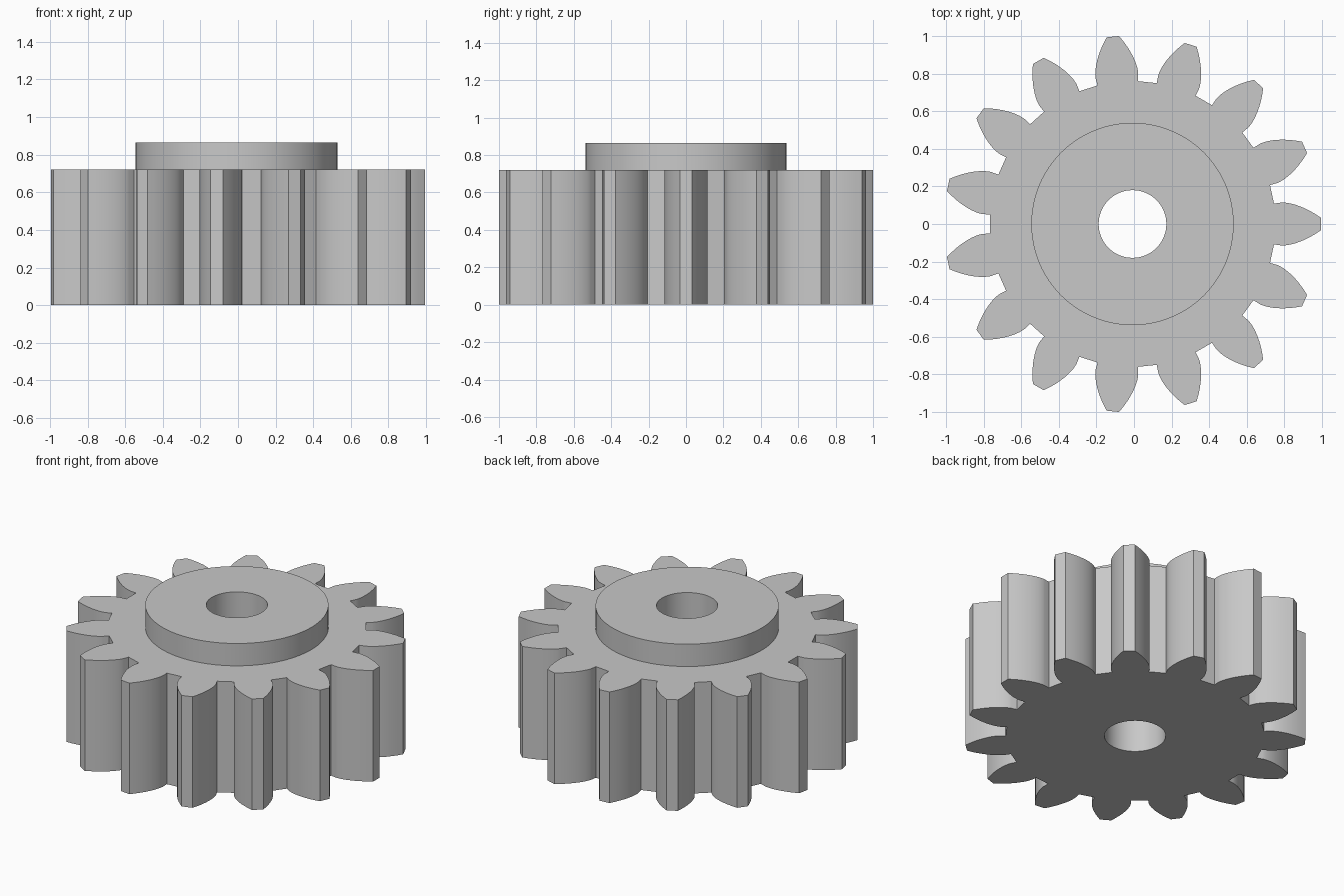
import bpy
import bmesh
from math import sin, cos, pi, radians, sqrt, atan

if "Cube" in bpy.data.objects:
    bpy.data.objects.remove(bpy.data.objects["Cube"])

# Main dimensions
CENTRE_X = -0.008
TEETH = 15
ROOT_R, BASE_R, TIP_R = 0.76, 0.798, 1.002
BASE_HALF_ANGLE = radians(8.2)
FLANK_STEPS = 10
HUB_R, BORE_R = 0.538, 0.18
GEAR_TOP, HUB_TOP = 0.72, 0.865

steel = bpy.data.materials.new("light_grey_metal")
steel.use_nodes = True
GREY = (0.58, 0.58, 0.58, 1)
steel.diffuse_color = GREY
steel.node_tree.nodes["Principled BSDF"].inputs["Base Color"].default_value = GREY


def polar(r, a):
    return CENTRE_X + r * cos(a), r * sin(a)


def circle(r, n):
    return [polar(r, 2 * pi * i / n) for i in range(n)]


def tooth_flank():
    """(radius, half angle) from root to tip: radial foot, then involute."""
    pts = [(ROOT_R, BASE_HALF_ANGLE)]
    for i in range(FLANK_STEPS + 1):
        r = BASE_R + (TIP_R - BASE_R) * (i / FLANK_STEPS) ** 1.5
        t = sqrt(max((r / BASE_R) ** 2 - 1, 0))
        pts.append((r, BASE_HALF_ANGLE - (t - atan(t))))
    return pts


def gear_outline():
    flank = tooth_flank()
    outline = []
    for k in range(TEETH):
        mid = 2 * pi * k / TEETH
        outline += [polar(r, mid - a) for r, a in flank]
        outline += [polar(r, mid + a) for r, a in reversed(flank)]
    return outline


bm = bmesh.new()


def ring(points, z):
    verts = [bm.verts.new((x, y, z)) for x, y in points]
    for i, v in enumerate(verts):
        bm.edges.new((verts[i - 1], v))
    return verts


def wall(low, high):
    for i in range(len(low)):
        bm.faces.new((low[i - 1], low[i], high[i], high[i - 1]))


def cap(outer, inner):
    """Flat face between two loops."""
    edges = [bm.edges.get((loop[i - 1], loop[i]))
             for loop in (outer, inner) for i in range(len(loop))]
    bmesh.ops.triangle_fill(bm, edges=edges, use_beauty=True, normal=(0, 0, 1))


teeth, hub, bore = gear_outline(), circle(HUB_R, 96), circle(BORE_R, 64)
teeth_low, teeth_high = ring(teeth, 0), ring(teeth, GEAR_TOP)
hub_low, hub_high = ring(hub, GEAR_TOP), ring(hub, HUB_TOP)
bore_low, bore_high = ring(bore, 0), ring(bore, HUB_TOP)

# Underside, shoulder around the hub, hub top
cap(teeth_low, bore_low)
cap(teeth_high, hub_low)
cap(hub_high, bore_high)

# Toothed rim, hub side, bore
wall(teeth_low, teeth_high)
wall(hub_low, hub_high)
wall(bore_low, bore_high)
bmesh.ops.recalc_face_normals(bm, faces=bm.faces)

mesh = bpy.data.meshes.new("spur_gear")
bm.to_mesh(mesh)
bm.free()
mesh.materials.append(steel)
gear = bpy.data.objects.new("spur_gear", mesh)
bpy.context.collection.objects.link(gear)

# Smooth flanks and cylinders, sharp rims
bpy.ops.object.select_all(action="DESELECT")
gear.select_set(True)
bpy.context.view_layer.objects.active = gear
bpy.ops.object.shade_smooth_by_angle(angle=radians(25))
